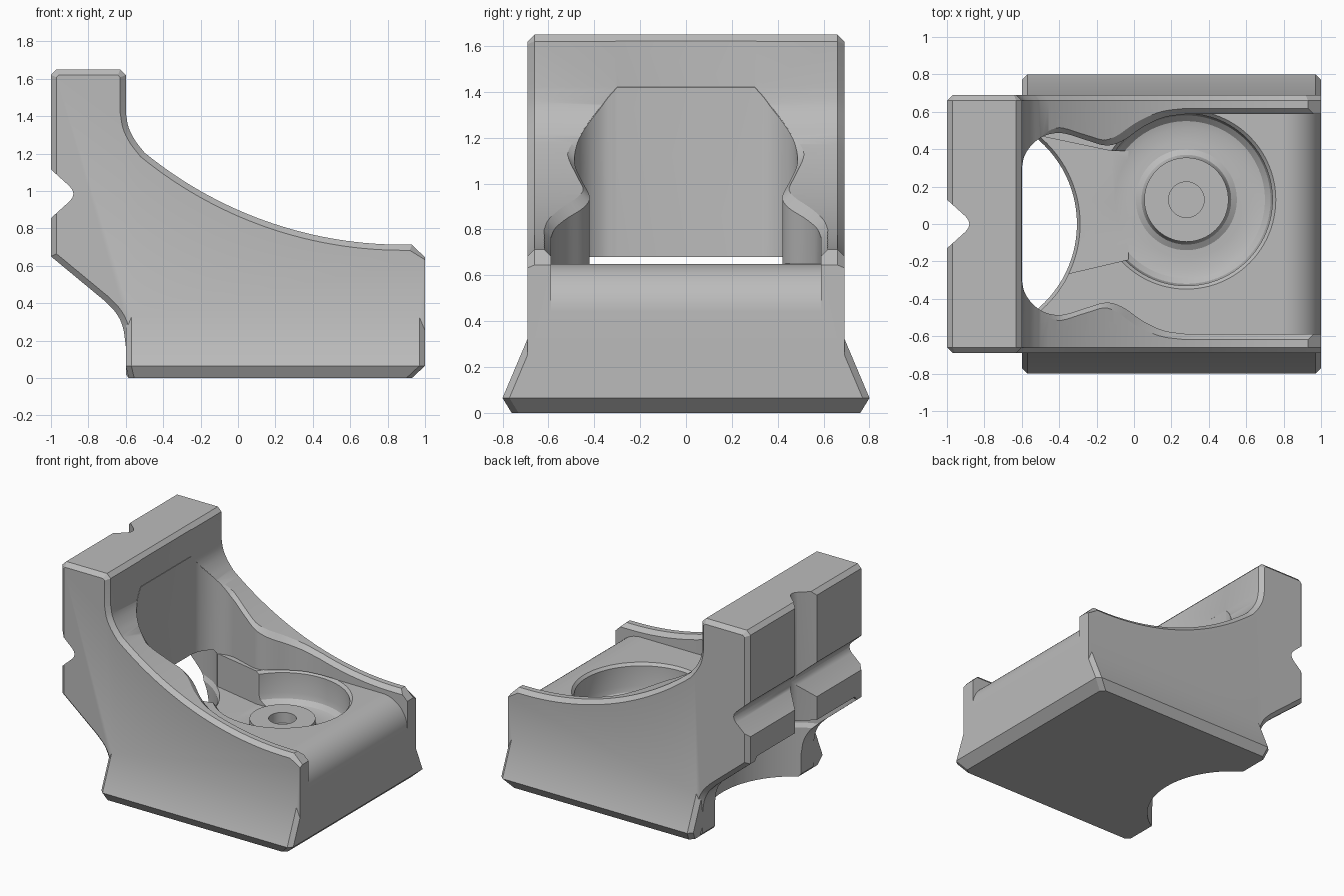
import bpy, bmesh, math
from mathutils import Vector

cube = bpy.data.objects.get("Cube")
if cube:
    bpy.data.objects.remove(cube, do_unlink=True)

grey = bpy.data.materials.new("plain_grey")
grey.use_nodes = True
grey.diffuse_color = (0.5, 0.5, 0.5, 1)
grey.node_tree.nodes["Principled BSDF"].inputs["Base Color"].default_value = (0.5, 0.5, 0.5, 1)


def loft(name, rings):
    """Closed solid through rings that share one point count."""
    bm = bmesh.new()
    rows = [[bm.verts.new(p) for p in ring] for ring in rings]
    n = len(rows[0])
    for a, b in zip(rows, rows[1:]):
        for i in range(n):
            j = (i + 1) % n
            bm.faces.new((a[i], a[j], b[j], b[i]))
    bm.faces.new(rows[0])
    bm.faces.new(rows[-1])
    bmesh.ops.recalc_face_normals(bm, faces=bm.faces)
    mesh = bpy.data.meshes.new(name)
    bm.to_mesh(mesh)
    bm.free()
    mesh.materials.append(grey)
    obj = bpy.data.objects.new(name, mesh)
    bpy.context.collection.objects.link(obj)
    return obj


def prism(name, pts, place, lo, hi):
    return loft(name, [[place(u, v, w) for u, v in pts] for w in (lo, hi)])


def circle(cx, cy, r, z, n=96):
    return [(cx + r * math.cos(math.tau * i / n), cy + r * math.sin(math.tau * i / n), z)
            for i in range(n)]


def grow(pts, dist):
    """Offset a closed 2D outline outwards; dist is a function of the point."""
    p = [Vector(q) for q in pts]
    area = sum(a.x * b.y - b.x * a.y for a, b in zip(p, p[1:] + p[:1]))
    side = 1 if area > 0 else -1
    out = []
    for i, q in enumerate(p):
        d1 = (q - p[i - 1]).normalized()
        d2 = (p[(i + 1) % len(p)] - q).normalized()
        n1, n2 = Vector((d1.y, -d1.x)) * side, Vector((d2.y, -d2.x)) * side
        out.append(q + (n1 + n2) / max(0.5, 1 + n1.dot(n2)) * dist(q))
    return out


def smooth(pts, steps=8):
    """Smooth curve through open 2D points."""
    p = [Vector(q) for q in pts]
    p = [2 * p[0] - p[1]] + p + [2 * p[-1] - p[-2]]
    out = []
    for a, b, c, d in zip(p, p[1:], p[2:], p[3:]):
        for k in range(steps):
            t = k / steps
            out.append(0.5 * (2 * b + (c - a) * t + (2 * a - 5 * b + 4 * c - d) * t * t
                              + (3 * b - a - 3 * c + d) * t ** 3))
    return out + [p[-2]]


def combine(target, tool, operation):
    mod = target.modifiers.new(operation.lower(), "BOOLEAN")
    mod.operation, mod.solver, mod.object = operation, "EXACT", tool
    bpy.context.view_layer.objects.active = target
    bpy.ops.object.modifier_apply(modifier=mod.name)
    bpy.data.objects.remove(tool, do_unlink=True)


# Height of the swept upper edge
FILLET = smooth([(-0.6, 1.42), (-0.585, 1.34), (-0.55, 1.27), (-0.5, 1.205)], 5)


def height(x):
    if x > -0.5:
        return 0.713 if x > 0.88 else 2.893 - math.sqrt(2.18 ** 2 - (x - 0.88) ** 2)
    for a, b in zip(FILLET, FILLET[1:]):
        if a.x <= x <= b.x:
            return a.y + (b.y - a.y) * (x - a.x) / max(b.x - a.x, 1e-6)
    return 1.42


# Main body: side outline with chamfered flanks
foot = smooth([(-0.71, 0.41), (-0.65, 0.345), (-0.615, 0.27), (-0.6, 0.17)], 4)
sweep = [(-0.5 + 1.38 * i / 32, height(-0.5 + 1.38 * i / 32)) for i in range(1, 33)]
side = ([(-1, 0.65)] + [tuple(p) for p in foot]
        + [(-0.6, 0.02), (-0.585, 0), (0.93, 0), (1, 0.07), (1, 0.645), (0.93, 0.713)]
        + sweep[::-1] + [tuple(p) for p in FILLET[::-1]]
        + [(-0.6, 1.62), (-0.63, 1.65), (-0.97, 1.65), (-1, 1.62)])
inset = [(1, q.y) if s[0] == 1 else tuple(q)
         for s, q in zip(side, grow(side, lambda q: -0.03))]
body = loft("bracket_body", [[(x, y, z) for x, z in ring] for y, ring in
                             ((-0.69, inset), (-0.66, side), (0.66, side), (0.69, inset))])


# Flared base with clipped corners
def clipped(x0, x1, y, z, c=0.03):
    return [(x0 + c, -y, z), (x1 - c, -y, z), (x1, c - y, z), (x1, y - c, z),
            (x1 - c, y, z), (x0 + c, y, z), (x0, y - c, z), (x0, c - y, z)]


base = loft("flared_base", [clipped(-0.585, 0.93, 0.76, 0), clipped(-0.6, 1, 0.8, 0.065),
                            clipped(-0.6, 1, 0.69, 0.325)])
combine(body, base, "UNION")

# Open cavity with wavy walls and chamfered rim
half = smooth([(-0.6, 0.3), (-0.585, 0.365), (-0.54, 0.43), (-0.47, 0.475), (-0.38, 0.485),
               (-0.26, 0.45), (-0.15, 0.42), (-0.06, 0.445), (0.05, 0.52), (0.16, 0.57),
               (0.28, 0.588)], 5) + [Vector((0.28 + 0.06 * i, 0.588)) for i in range(1, 11)]
half.append(Vector((1.2, 0.588)))
wave = half + [Vector((p.x, -p.y)) for p in reversed(half)]


def rim(p):
    return 0.03 * min(1, max(0.03, (p.x + 0.5) / 0.1))


wide = grow(wave, lambda p: 2 * rim(p))
cavity = loft("cavity_cutter", [
    [(p.x, p.y, 0.65) for p in wave],
    [(p.x, p.y, height(p.x) - rim(p)) for p in wave],
    [(q.x, q.y, height(p.x) + rim(p)) for p, q in zip(wave, wide)],
    [(q.x, q.y, 2.5) for q in wide]])
combine(body, cavity, "DIFFERENCE")

# Rounded front lip of the floor
arc = [(0.79 + 0.21 * math.sin(math.pi * i / 32), 0.44 + 0.21 * math.cos(math.pi * i / 32))
       for i in range(17)]
combine(body, prism("lip_cutter", arc + [(1.2, 0.44), (1.2, 0.68), (0.79, 0.68)],
                    lambda u, v, w: (u, w, v), -0.588, 0.588), "DIFFERENCE")

# Round pocket with a central boss and its blind hole
ring = [(0.001, 0.42), (0.095, 0.42), (0.095, 0.5), (0.225, 0.5), (0.225, 0.45), (0.24, 0.42),
        (0.27, 0.402), (0.31, 0.4), (0.38, 0.4), (0.42, 0.41), (0.45, 0.44), (0.46, 0.48),
        (0.46, 0.63), (0.48, 0.652), (0.001, 0.652)]
combine(body, loft("pocket_cutter", [circle(0.28, 0.13, r, z) for r, z in ring]), "DIFFERENCE")

# Channel from the pocket to the rear opening
channel = [(-0.03, -0.19), (-0.03, 0.39), (-0.12, 0.39), (-0.5, 0.47), (-0.5, -0.3)]
combine(body, prism("channel_cutter", channel, lambda u, v, w: (u, v, w), 0.401, 0.651),
        "DIFFERENCE")

# Round bite below the back plate
bite = [(0.595, -0.1), (0.595, 0.37), (0.612, 0.4), (0.612, 0.655), (0.59, 0.68)]
combine(body, loft("bite_cutter", [circle(-0.9, 0, r, z) for r, z in bite]), "DIFFERENCE")

# Crossing grooves on the rear of the back plate
groove = [(-1.05, 0.18), (-1, 0.13), (-0.9, 0.04), (-0.885, 0.02), (-0.88, 0),
          (-0.885, -0.02), (-0.9, -0.04), (-1, -0.13), (-1.05, -0.18)]
combine(body, prism("upright_groove", groove, lambda u, v, w: (u, v, w), 0.3, 2), "DIFFERENCE")
combine(body, prism("level_groove", groove, lambda u, v, w: (u, w, v + 0.985), -1, 1),
        "DIFFERENCE")

bpy.ops.object.select_all(action="DESELECT")
body.select_set(True)
bpy.context.view_layer.objects.active = body
bpy.ops.object.shade_smooth_by_angle(angle=math.radians(28))
